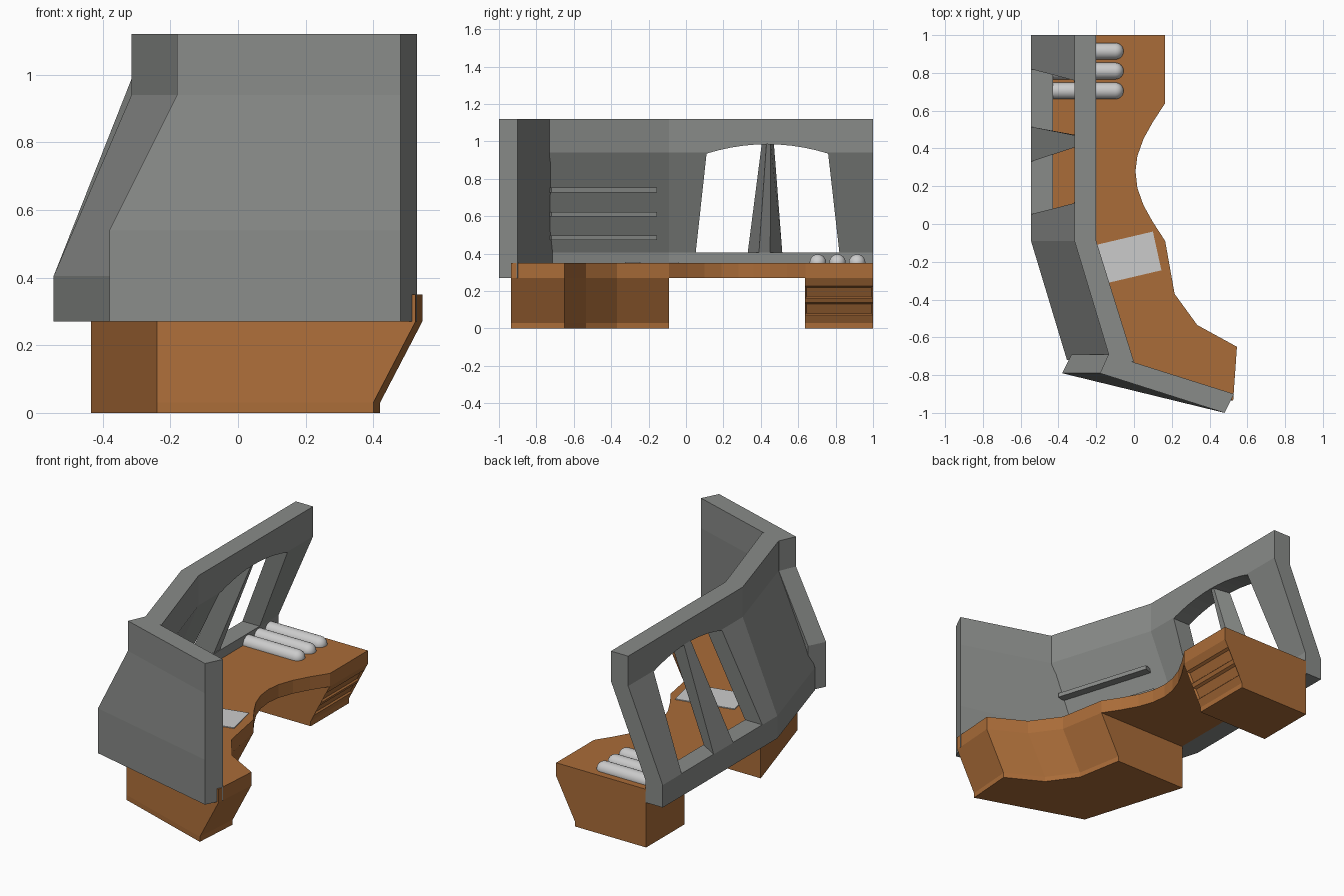
import bpy, bmesh
from math import sin, cos, pi, atan
from mathutils import Matrix, Vector

if "Cube" in bpy.data.objects:
    bpy.data.objects.remove(bpy.data.objects["Cube"])


def material(name, rgb):
    m = bpy.data.materials.new(name)
    m.diffuse_color = (*rgb, 1)
    m.use_nodes = True
    m.node_tree.nodes["Principled BSDF"].inputs["Base Color"].default_value = m.diffuse_color
    return m


GREY = material("dark_grey", (0.25, 0.26, 0.25))
WOOD = material("wood", (0.40, 0.15, 0.04))


def finish(name, bm, mat=None):
    bmesh.ops.recalc_face_normals(bm, faces=bm.faces[:])
    me = bpy.data.meshes.new(name)
    bm.to_mesh(me)
    bm.free()
    ob = bpy.data.objects.new(name, me)
    bpy.context.collection.objects.link(ob)
    if mat:
        me.materials.append(mat)
    return ob


def loft(rings):
    """Closed solid through a list of rings with equal point counts."""
    bm = bmesh.new()
    vs = [[bm.verts.new(p) for p in r] for r in rings]
    n = len(rings[0])
    for a, b in zip(vs, vs[1:]):
        for i in range(n):
            j = (i + 1) % n
            bm.faces.new((a[i], a[j], b[j], b[i]))
    bm.faces.new(vs[0][::-1])
    bm.faces.new(vs[-1])
    return bm


def at(z, pts):
    return [(x, y, z) for x, y in pts]


# Side wall: leaning cross-section swept along y, bent towards the front
outer = [(-.545, .27), (-.545, .405), (-.315, .94), (-.315, 1.12)]
inner = [(-.2, 1.12), (-.2, .94), (-.43, .405), (-.43, .27)]


def station(yo, yi, so=0, si=0):
    return [(x + so, yo, z) for x, z in outer] + [(x + si, yi, z) for x, z in inner]


wall = finish("side_wall", loft([station(1, 1), station(-.09, -.09),
                                 station(-.72, -.73, .19, .2)]), GREY)

# Arched window opening
arch = [(.76 - .65 * i / 10, .935 + .05 * (1 - (i / 5 - 1) ** 2)) for i in range(11)]
opening = [(.052, .406), (.82, .406)] + arch
cutter = finish("window_cutter", loft([[(x, y, z) for y, z in opening] for x in (-.8, 0)]))
cutter.hide_render = True
cutter.hide_set(True)
cut = wall.modifiers.new("window", 'BOOLEAN')
cut.object = cutter
cut.operation = 'DIFFERENCE'
cut.solver = 'EXACT'

# Tapered window post
finish("window_post", loft([
    at(.405, [(-.545, .33), (-.545, .515), (-.435, .45), (-.435, .39)]),
    at(.987, [(-.315, .405), (-.315, .47), (-.21, .453), (-.21, .43)])]), GREY)

# Front panel with its slanted left edge
low = [(-.38, -.79), (.48, -1), (.53, -.9), (-.33, -.69)]
high = [(-.18, -.79), (.48, -1), (.53, -.9), (-.135, -.69)]
finish("front_panel", loft([at(.27, low), at(.54, low), at(.94, high), at(1.12, high)]), GREY)

# Three ledges on the inside of the bent wall
for k, z in enumerate((.485, .61, .74)):
    bm = bmesh.new()
    bmesh.ops.create_cube(bm, size=1)
    x = -.2 + .3125 * .36 - .23 * (.94 - z) / .535
    m = Matrix.Translation((x, -.45, z)) @ Matrix.Rotation(atan(.3125), 4, 'Z')
    bmesh.ops.transform(bm, verts=bm.verts, matrix=m @ Matrix.Diagonal((.09, .59, .025, 1)))
    finish(f"ledge_{k + 1}", bm, GREY)

# Desk top with a curved knee recess
knee = [(.165, .64), (.1, .54), (.05, .45), (.018, .36), (.008, .28),
        (.018, .19), (.05, .1), (.1, .01), (.165, -.09)]
corner = [(.215, -.37), (.335, -.535), (.545, -.65), (.525, -.935)]
back = [(-.24, -.72), (-.435, -.09)]
top = [(.165, 1)] + knee + corner + back + [(-.435, 1)]
finish("desk_top", loft([at(.27, top), at(.35, top)]), WOOD)


# Pedestals: user-facing edges lean inwards to a short vertical plinth
def pedestal(front, rear, levels):
    rings = []
    for z in levels:
        s = .125 * min(1, (.27 - z) / .24)
        rings.append(at(z, [(x - s, y) for x, y in front] + rear))
    return loft(rings)


finish("corner_pedestal", pedestal([(.165, -.09)] + corner, back, (0, .03, .27)), WOOD)

bm = pedestal([(.165, 1), (.165, .635)], [(-.435, .635), (-.435, 1)],
              (0, .03, .072, .138, .159, .227, .27))
bmesh.ops.recalc_face_normals(bm, faces=bm.faces[:])
bm.normal_update()
drawers = [f for f in bm.faces if f.normal.x > .5
           and any(abs(f.calc_center_median().z - z) < .01 for z in (.105, .193))]
bmesh.ops.inset_individual(bm, faces=drawers, thickness=.013, depth=0)
for f in drawers:
    bmesh.ops.translate(bm, verts=f.verts, vec=(-.012, 0, 0))
for f in drawers:
    f.normal_update()
finish("drawer_pedestal", bm, WOOD)

# Thin flat pad on the desk
pad = [(.1, -.04), (.145, -.245), (-.195, -.325), (-.24, -.12)]
finish("desk_pad", loft([at(.345, pad), at(.355, pad)]))

# Three round-ended canisters lying on the desk
R = .044
profile = [(-.435, R), (-.055 - R, R)] + [
    (-.055 - R + R * sin(a), max(R * cos(a), .002)) for a in (pi / 2 * i / 6 for i in range(1, 7))]
for k, y in enumerate((.705, .81, .915)):
    rings = [[(x, y + r * cos(2 * pi * i / 24), .353 + r * sin(2 * pi * i / 24))
              for i in range(24)] for x, r in profile]
    ob = finish(f"canister_{k + 1}", loft(rings))
    bpy.ops.object.select_all(action='DESELECT')
    ob.select_set(True)
    bpy.context.view_layer.objects.active = ob
    bpy.ops.object.shade_smooth_by_angle()
